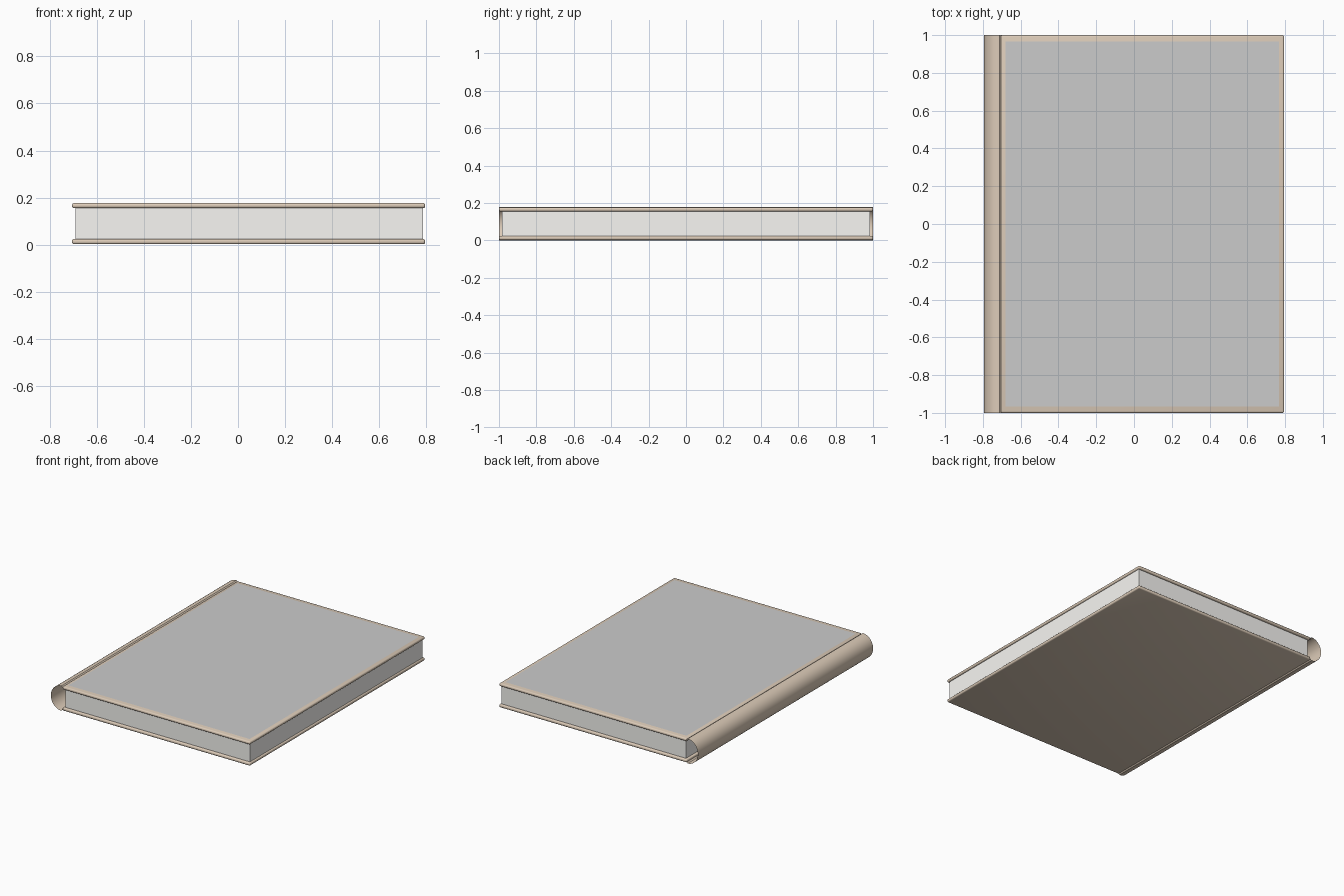
import bpy, bmesh, math

if "Cube" in bpy.data.objects:
    bpy.data.objects.remove(bpy.data.objects["Cube"])


def material(name, rgb):
    m = bpy.data.materials.new(name)
    m.diffuse_color = (*rgb, 1)
    m.use_nodes = True
    m.node_tree.nodes["Principled BSDF"].inputs["Base Color"].default_value = m.diffuse_color
    return m


leather = material("tan_leather", (0.72, 0.60, 0.48))
paper = material("paper", (0.94, 0.93, 0.90))


def finish(name, bm, mat=None):
    me = bpy.data.meshes.new(name)
    bm.to_mesh(me)
    bm.free()
    ob = bpy.data.objects.new(name, me)
    bpy.context.collection.objects.link(ob)
    if mat:
        me.materials.append(mat)
    bpy.context.view_layer.objects.active = ob
    ob.select_set(True)
    bpy.ops.object.shade_smooth_by_angle(angle=math.radians(40))
    ob.select_set(False)
    return ob


def box(name, x, y, z, mat, bevel=0):
    bm = bmesh.new()
    bmesh.ops.create_cube(bm, size=1)
    for v in bm.verts:
        v.co = [lo + (c + 0.5) * (hi - lo) for c, (lo, hi) in zip(v.co, (x, y, z))]
    if bevel:
        bmesh.ops.bevel(bm, geom=bm.edges[:], offset=bevel, segments=3,
                        profile=0.5, affect='EDGES')
    return finish(name, bm, mat)


# Covers with rounded edges
H = 0.178
for name, z in (("back_cover", (0.002, 0.025)), ("front_cover", (0.155, H - 0.001))):
    box(name, (-0.705, 0.795), (-1, 1), z, leather, 0.009)

# Page block
box("pages", (-0.69, 0.785), (-0.985, 0.985), (0.023, 0.157), paper)

# Grey panel lying on the front cover
bm = bmesh.new()
bm.faces.new([bm.verts.new((x, y, H)) for x, y in
              ((-0.68, -0.965), (0.768, -0.965), (0.768, 0.965), (-0.68, 0.965))])
finish("cover_panel", bm)

# Rounded thin spine, its edges tucking in toward the covers
r = H / 2
profile = [(-0.694, H - 0.018), (-0.702, H - 0.008)]
for i in range(25):
    a = math.pi / 2 + math.pi * i / 24
    profile.append((-0.713 + 0.082 * math.cos(a), r + r * math.sin(a)))
profile += [(-0.702, 0.008), (-0.694, 0.018)]
bm = bmesh.new()
rows = [[bm.verts.new((x, y, z)) for x, z in profile] for y in (-1, 1)]
for i in range(len(profile) - 1):
    bm.faces.new((rows[0][i], rows[1][i], rows[1][i + 1], rows[0][i + 1]))
bm.normal_update()
if bm.faces[:][len(profile) // 2].normal.x > 0:
    bmesh.ops.reverse_faces(bm, faces=bm.faces[:])
finish("spine", bm, leather)
